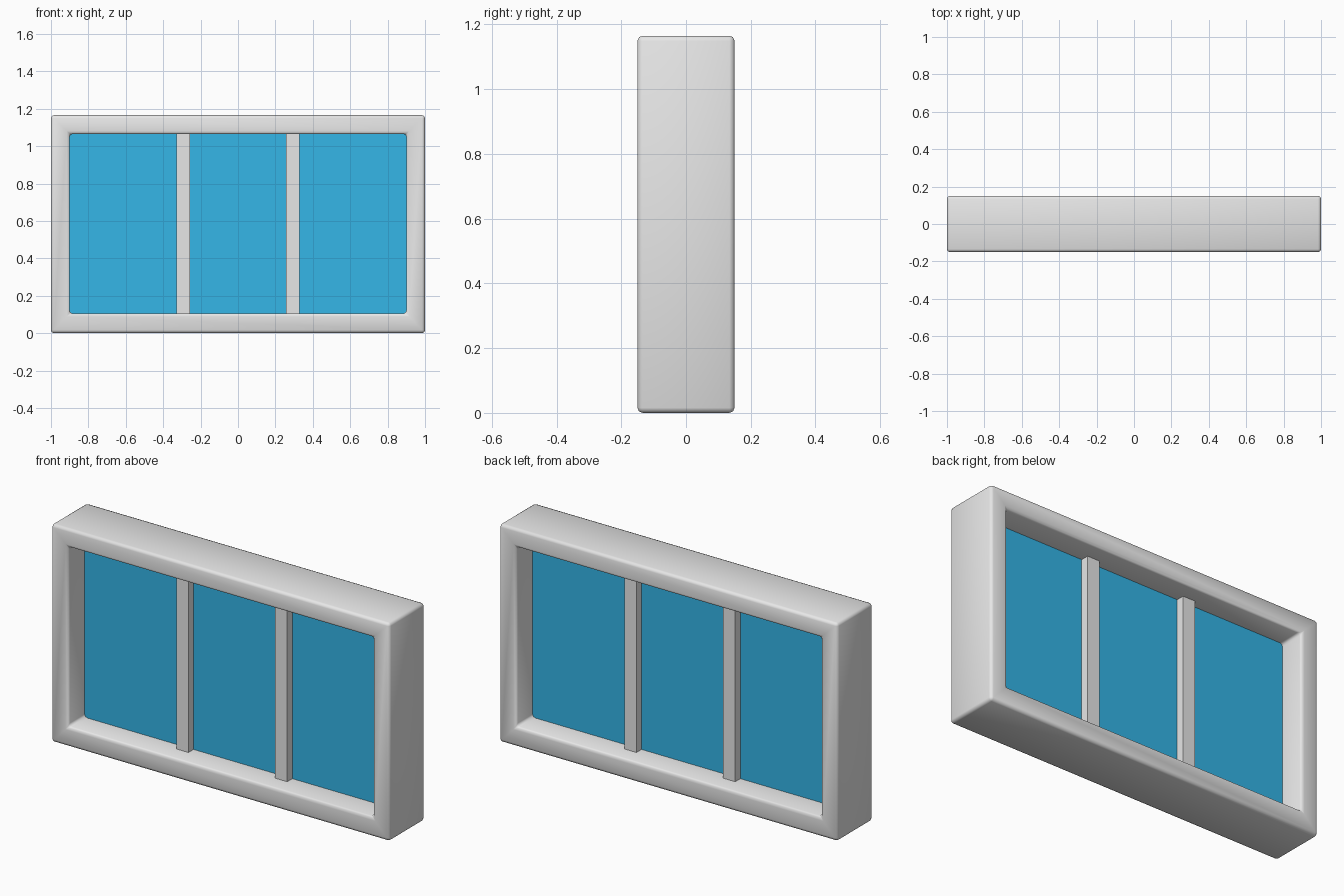
import bpy, bmesh

if "Cube" in bpy.data.objects:
    bpy.data.objects.remove(bpy.data.objects["Cube"])

W, H, D = 1.0, 1.165, 0.15      # half width, height, half depth
B = 0.1                         # frame border
Z0, Z1 = 0.105, 1.065           # opening bottom and top


def material(name, rgb):
    m = bpy.data.materials.new(name)
    m.diffuse_color = (*rgb, 1.0)
    m.use_nodes = True
    m.node_tree.nodes["Principled BSDF"].inputs["Base Color"].default_value = m.diffuse_color
    return m


GREY = material("frame_grey", (0.8, 0.8, 0.8))
BLUE = material("glass_blue", (0.036, 0.486, 0.836))


def add_object(name, bm, mat):
    bmesh.ops.recalc_face_normals(bm, faces=bm.faces[:])
    mesh = bpy.data.meshes.new(name)
    bm.to_mesh(mesh)
    bm.free()
    mesh.materials.append(mat)
    obj = bpy.data.objects.new(name, mesh)
    bpy.context.collection.objects.link(obj)
    return obj


def box(name, lo, hi, mat):
    bm = bmesh.new()
    bmesh.ops.create_cube(bm, size=1.0)
    for v in bm.verts:
        v.co = [(a + b) / 2 + c * (b - a) for a, b, c in zip(lo, hi, v.co)]
    return add_object(name, bm, mat)


# Rectangular frame: four mitred corners, each a rectangular cross-section
bm = bmesh.new()
outer = [(-W, 0), (W, 0), (W, H), (-W, H)]
inner = [(-W + B, Z0), (W - B, Z0), (W - B, Z1), (-W + B, Z1)]
rings = []
for (ox, oz), (ix, iz) in zip(outer, inner):
    rings.append([bm.verts.new(p) for p in
                  ((ox, -D, oz), (ox, D, oz), (ix, D, iz), (ix, -D, iz))])
for i in range(4):
    a, b = rings[i], rings[(i + 1) % 4]
    for j in range(4):
        k = (j + 1) % 4
        bm.faces.new((a[j], a[k], b[k], b[j]))
frame = add_object("window_frame", bm, GREY)
for p in frame.data.polygons:
    p.use_smooth = True
bevel = frame.modifiers.new("rounded_edges", 'BEVEL')
bevel.width = 0.016
bevel.segments = 2
bevel.limit_method = 'ANGLE'

# Glass pane, tucked slightly into the frame
box("glass_pane", (-W + B - 0.01, -0.01, Z0 - 0.01),
    (W - B + 0.01, 0.01, Z1 + 0.01), BLUE)

# Two vertical bars standing proud of the glass on both sides
for side, x in (("left", -0.292), ("right", 0.292)):
    box(side + "_bar", (x - 0.036, -0.053, Z0 - 0.01),
        (x + 0.036, 0.053, Z1 + 0.01), GREY)
